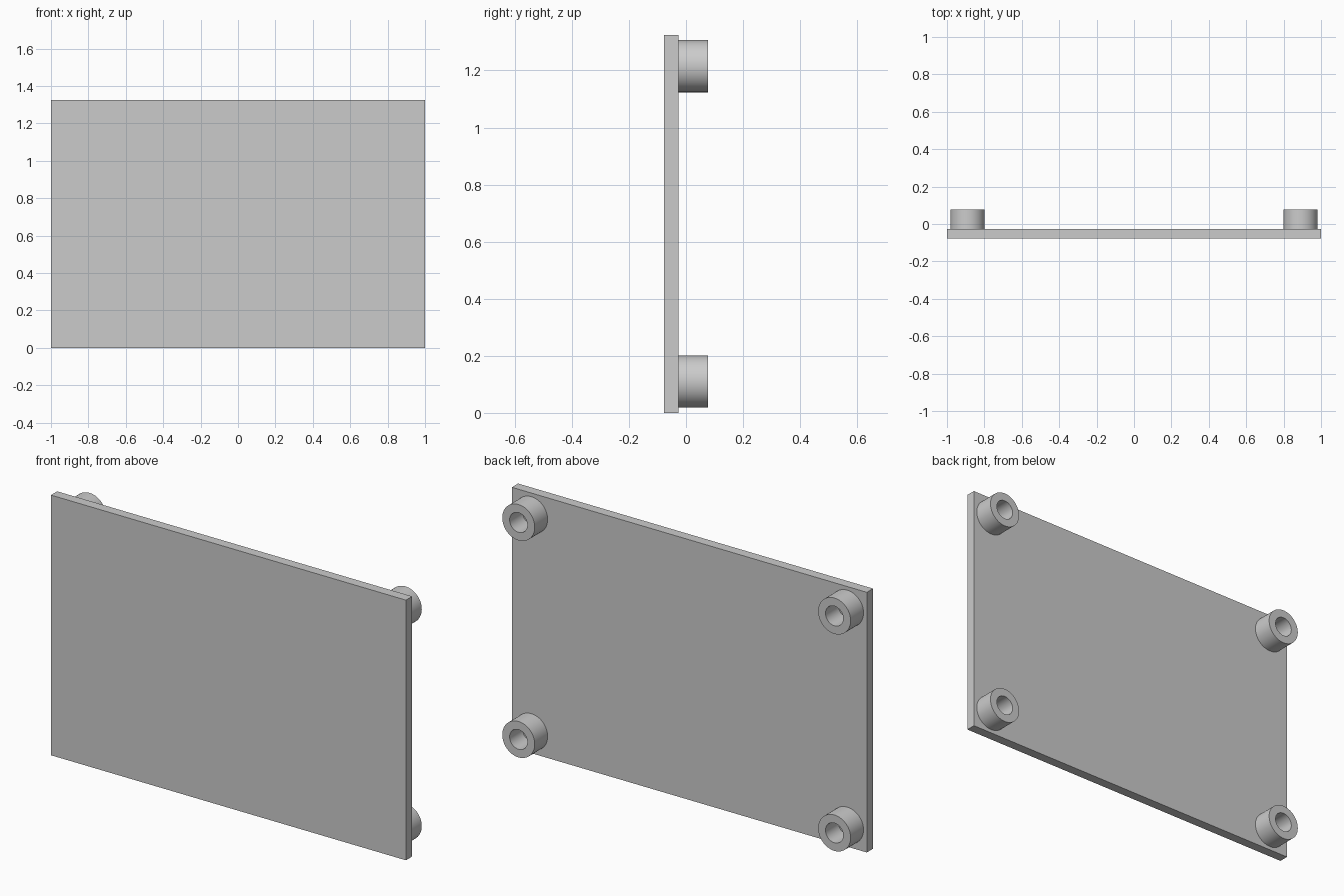
import bpy
import bmesh
import math
from mathutils import Matrix, Vector

default = bpy.data.objects.get("Cube")
if default:
    bpy.data.objects.remove(default, do_unlink=True)

WIDTH, HEIGHT = 2.0, 1.325
FRONT, BACK, TIP = -0.077, -0.027, 0.077   # y of panel front, panel back, spacer end
OUTER, BORE = 0.0915, 0.05
INSET = 0.11                               # spacer axis from the panel edges

grey = bpy.data.materials.new("light grey")
grey.use_nodes = True
colour = (0.6, 0.6, 0.6, 1.0)
grey.diffuse_color = colour
grey.node_tree.nodes["Principled BSDF"].inputs["Base Color"].default_value = colour


def add_object(name, bm):
    bmesh.ops.recalc_face_normals(bm, faces=bm.faces)
    mesh = bpy.data.meshes.new(name)
    bm.to_mesh(mesh)
    bm.free()
    mesh.materials.append(grey)
    obj = bpy.data.objects.new(name, mesh)
    bpy.context.collection.objects.link(obj)
    return obj


# Flat panel
bm = bmesh.new()
bmesh.ops.create_cube(bm, size=1)
bmesh.ops.scale(bm, vec=(WIDTH, BACK - FRONT, HEIGHT), verts=bm.verts)
bmesh.ops.translate(bm, vec=(0, (FRONT + BACK) / 2, HEIGHT / 2), verts=bm.verts)
add_object("panel", bm)


# Hollow round spacer: a wall profile spun around the y axis
def add_spacer(name, x, z):
    bm = bmesh.new()
    profile = [(BORE, BACK), (BORE, TIP), (OUTER, TIP), (OUTER, BACK)]
    verts = [bm.verts.new((r, y, 0)) for r, y in profile]
    edges = [bm.edges.new(pair) for pair in zip(verts, verts[1:])]
    bmesh.ops.spin(bm, geom=verts + edges, cent=(0, 0, 0), axis=(0, 1, 0),
                   angle=math.tau, steps=64, use_duplicate=False)
    bmesh.ops.remove_doubles(bm, verts=bm.verts, dist=0.0001)
    bmesh.ops.transform(bm, matrix=Matrix.Translation(Vector((x, 0, z))), verts=bm.verts)
    obj = add_object(name, bm)
    bpy.ops.object.select_all(action="DESELECT")
    obj.select_set(True)
    bpy.context.view_layer.objects.active = obj
    bpy.ops.object.shade_smooth_by_angle(angle=math.radians(30))


for side, x in (("left", WIDTH / 2 - INSET), ("right", INSET - WIDTH / 2)):
    for level, z in (("lower", INSET), ("upper", HEIGHT - INSET)):
        add_spacer(f"{level}_{side}_spacer", x, z)
